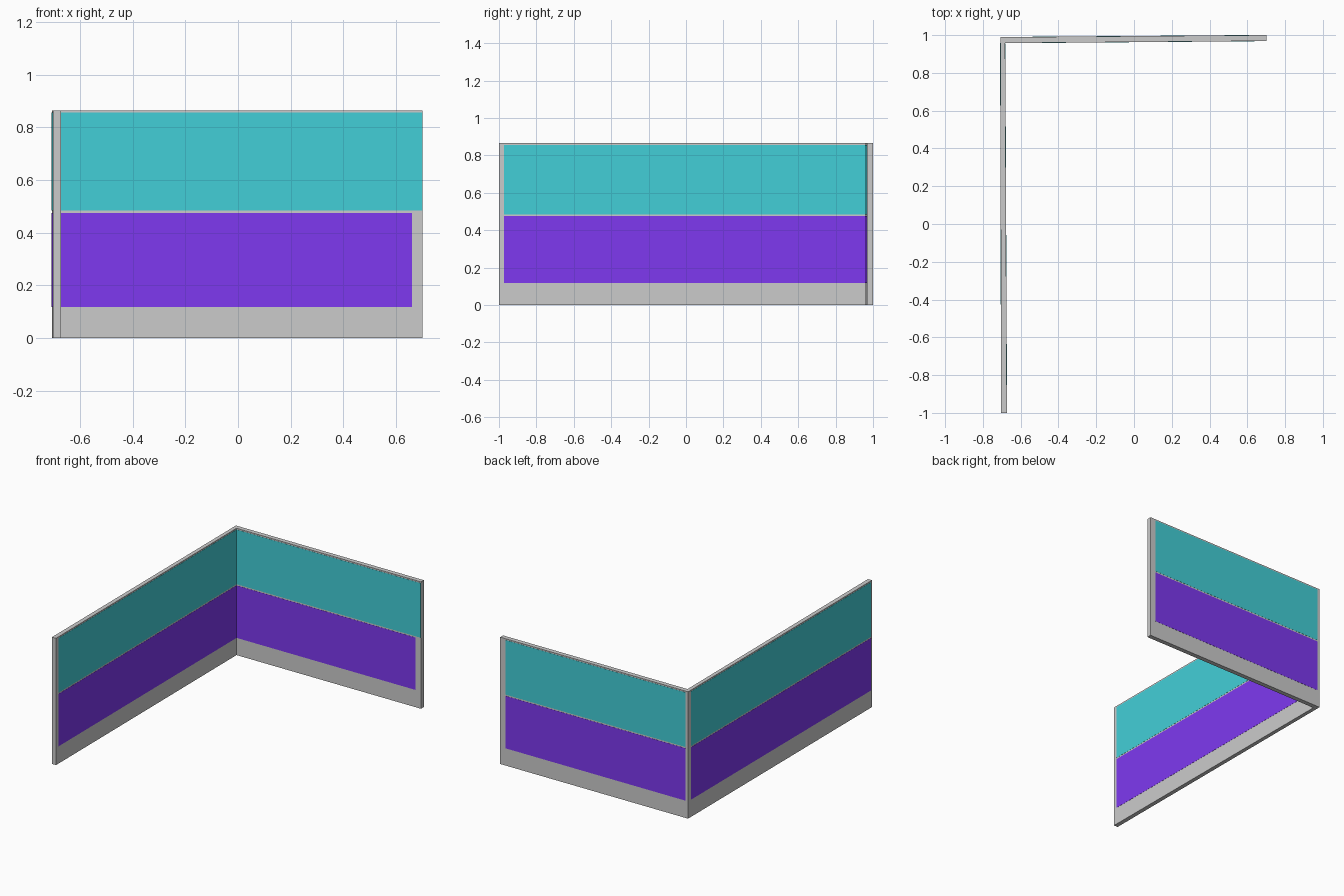
import bpy
import bmesh
from mathutils import Vector

if "Cube" in bpy.data.objects:
    bpy.data.objects.remove(bpy.data.objects["Cube"])

# L-shaped footprint, counter-clockwise, walls very slightly out of square
OUT_CORNER = Vector((-0.708, 0.989))
SIDE_OUT = Vector((-0.703, -1.0))
SIDE_IN = Vector((-0.673, -1.0))
IN_CORNER = Vector((-0.682, 0.958))
BACK_IN = Vector((0.702, 0.969))
BACK_OUT = Vector((0.702, 1.0))
FOOTPRINT = [OUT_CORNER, SIDE_OUT, SIDE_IN, IN_CORNER, BACK_IN, BACK_OUT]


def material(name, color):
    mat = bpy.data.materials.new(name)
    mat.diffuse_color = color
    return mat


def prism(name, outline, z0, z1, mat=None):
    """Extrude a flat outline from z0 to z1."""
    bm = bmesh.new()
    face = bm.faces.new([bm.verts.new((p.x, p.y, z0)) for p in outline])
    top = bmesh.ops.extrude_face_region(bm, geom=[face])["geom"]
    for v in top:
        if isinstance(v, bmesh.types.BMVert):
            v.co.z = z1
    bmesh.ops.recalc_face_normals(bm, faces=bm.faces)
    mesh = bpy.data.meshes.new(name)
    bm.to_mesh(mesh)
    bm.free()
    obj = bpy.data.objects.new(name, mesh)
    bpy.context.collection.objects.link(obj)
    if mat:
        mesh.materials.append(mat)
    return obj


def panel(name, a, b, start, end, z0, z1, mat):
    """Thin sheet on the wall face a-b, inset from both ends."""
    u = (b - a).normalized()
    n = Vector((u.y, -u.x))
    p, q = a + u * start, b - u * end
    prism(name, [p - n * 0.004, p + n * 0.001, q + n * 0.001, q - n * 0.004],
          z0, z1, mat)


teal = material("teal", (0.0, 0.33, 0.41, 1))
teal.diffuse_color = (0.055, 0.62, 0.68, 1)
purple = material("purple", (0.21, 0.04, 0.87, 1))

# Grey base and frame
prism("base", FOOTPRINT, 0.0, 0.115)
prism("frame", FOOTPRINT, 0.115, 0.865)

# Wall faces: ends, then insets (start, end) for the lower and upper panel
faces = {
    "side_outer": (OUT_CORNER, SIDE_OUT, (0.03, 0.01), (0.03, 0.01)),
    "side_inner": (SIDE_IN, IN_CORNER, (0.027, 0.002), (0.027, 0.002)),
    "back_inner": (IN_CORNER, BACK_IN, (0.002, 0.04), (0.002, 0.001)),
    "back_outer": (BACK_OUT, OUT_CORNER, (0.04, 0.02), (0.04, 0.02)),
}
for name, (a, b, low, high) in faces.items():
    panel(name + "_lower_panel", a, b, *low, 0.118, 0.475, purple)
    panel(name + "_upper_panel", a, b, *high, 0.484, 0.856, teal)

for m in bpy.data.materials:
    if m.users and not m.is_grease_pencil:
        m.use_nodes = True
        m.node_tree.nodes["Principled BSDF"].inputs["Base Color"].default_value = m.diffuse_color
